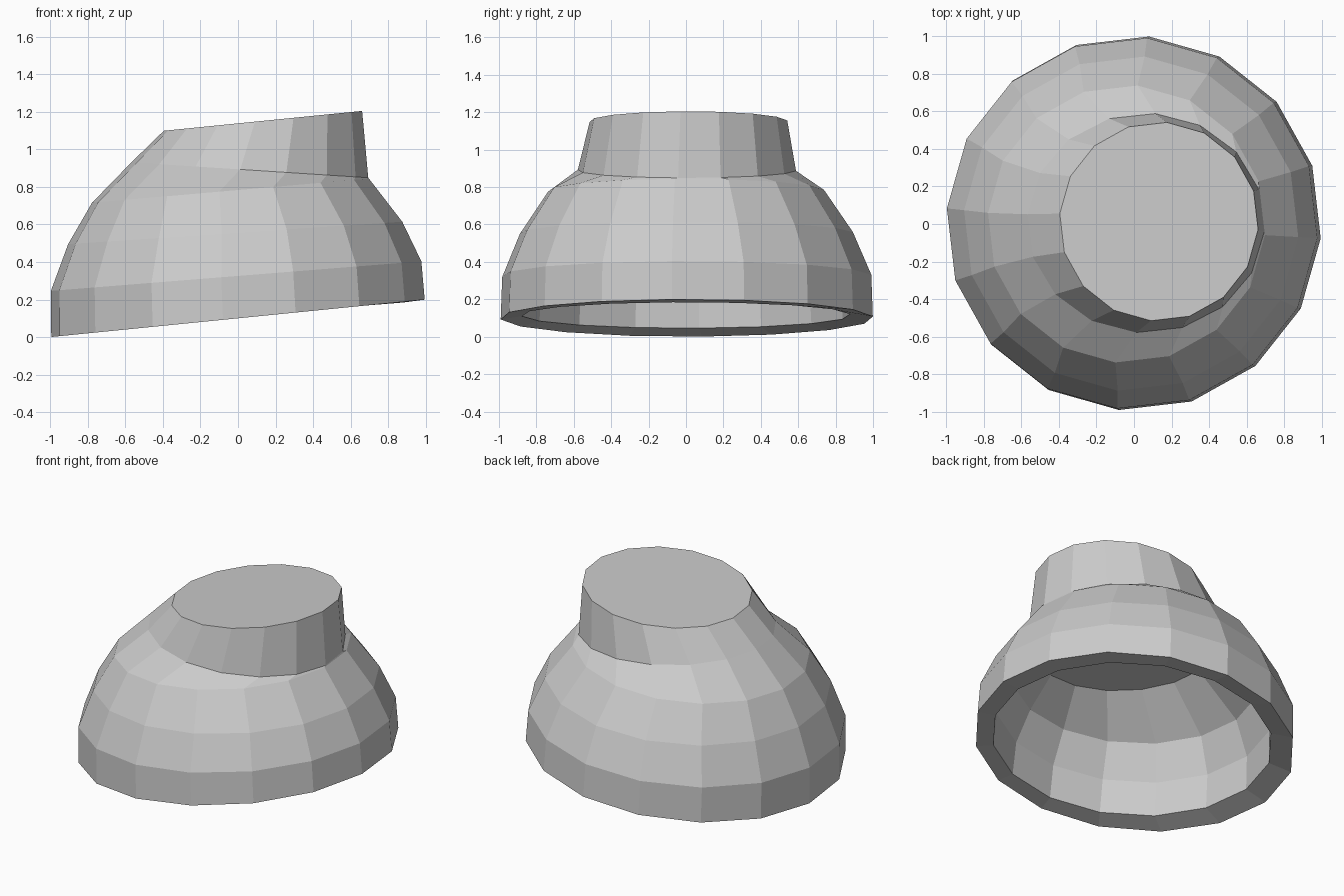
import bpy, bmesh, math

if "Cube" in bpy.data.objects:
    bpy.data.objects.remove(bpy.data.objects["Cube"])

SIDES = 16


def add_ring(bm, cx, cy, cz, rx, ry, slope, phase):
    """Tilted ring of vertices; slope is the rise in z per unit of x."""
    ring = []
    for i in range(SIDES):
        a = math.radians(phase) + 2 * math.pi * i / SIDES
        dx = rx * math.cos(a)
        ring.append(bm.verts.new((cx + dx, cy + ry * math.sin(a), cz + slope * dx)))
    return ring


def bridge(bm, lower, upper):
    for i in range(SIDES):
        j = (i + 1) % SIDES
        bm.faces.new((lower[i], lower[j], upper[j], upper[i]))


# Cross-sections from the inner ceiling down, round the rim and up to the neck top
# (centre x, centre y, centre z, radius x, radius y, slope, phase in degrees)
SECTIONS = [
    # inner wall
    (0.07, 0.0, 0.73, 0.56, 0.54, -0.08, -4.6),
    (-0.01, 0.0, 0.56, 0.77, 0.77, 0.05, -4.6),
    (0.00, 0.0, 0.345, 0.86, 0.865, 0.07, -4.6),
    (0.015, 0.0, 0.115, 0.868, 0.88, 0.08, -4.6),
    # outer dome
    (0.0, 0.004, 0.10, 0.998, 0.998, 0.10, -4.6),
    (-0.01, 0.004, 0.325, 0.99, 0.99, 0.08, -4.6),
    (-0.015, 0.002, 0.555, 0.893, 0.893, 0.067, -4.6),
    (-0.04, 0.0, 0.78, 0.74, 0.74, 0.087, -4.6),
    # offset neck
    (0.063, 0.005, 0.89, 0.633, 0.585, -0.065, -4.6),
    (0.133, 0.013, 1.152, 0.53, 0.53, 0.10, -4.6),
]

bm = bmesh.new()
rings = [add_ring(bm, *s) for s in SECTIONS]
for lower, upper in zip(rings, rings[1:]):
    bridge(bm, lower, upper)

# Flat inner ceiling and flat neck top
bm.faces.new(rings[0][::-1])
bm.faces.new(rings[-1])
bmesh.ops.recalc_face_normals(bm, faces=bm.faces)

mesh = bpy.data.meshes.new("domed_cap")
bm.to_mesh(mesh)
bm.free()
cap = bpy.data.objects.new("domed_cap", mesh)
bpy.context.collection.objects.link(cap)
